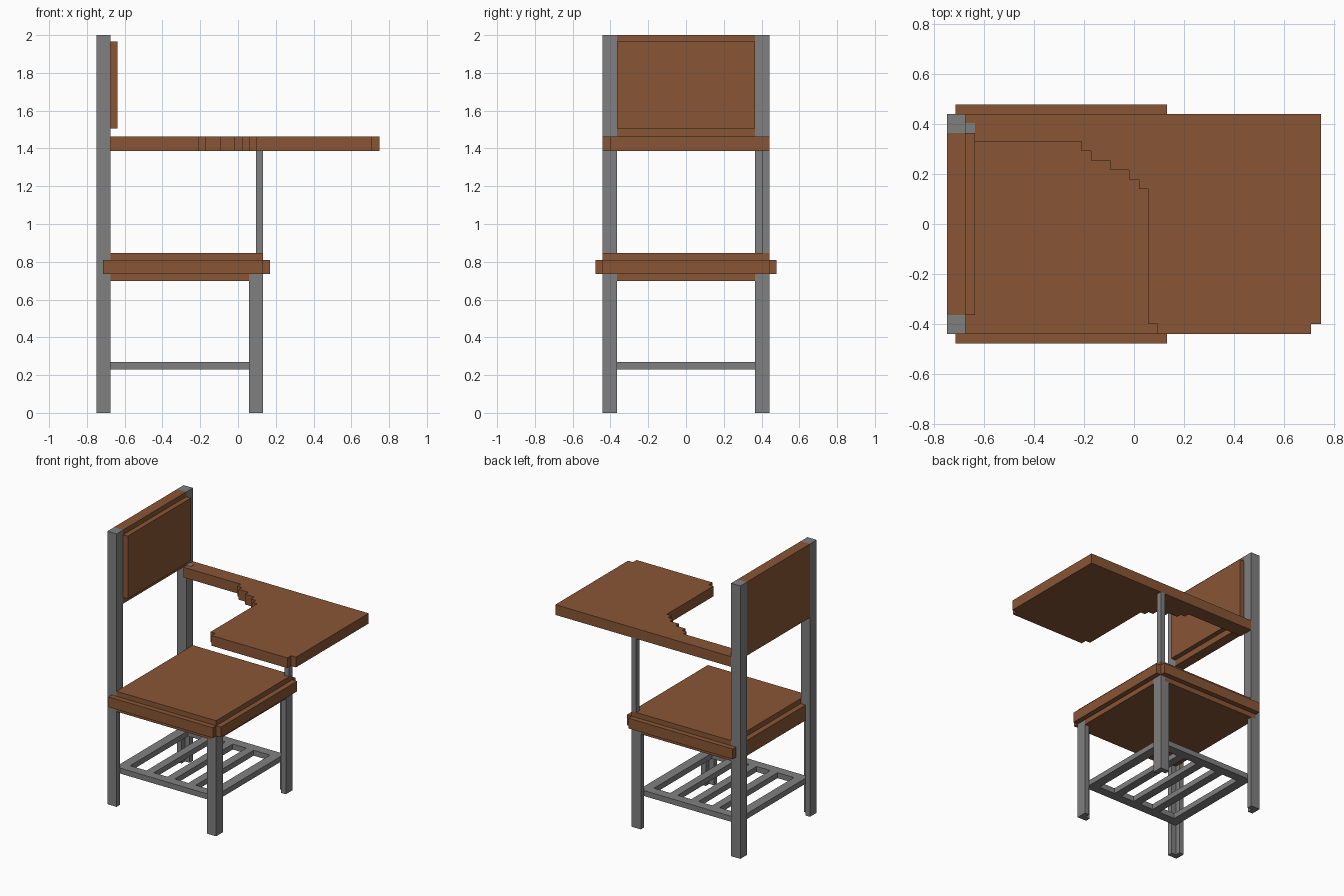
import bpy, bmesh


def material(name, col):
    m = bpy.data.materials.new(name)
    m.diffuse_color = (*col, 1)
    return m


wood = material("brown wood", (0.25, 0.092, 0.036))
metal = material("grey metal", (0.216, 0.216, 0.216))


def prism(bm, pts, z0, z1):
    # extrude a flat outline straight up
    f = bm.faces.new([bm.verts.new((x, y, z0)) for x, y in pts])
    ext = bmesh.ops.extrude_face_region(bm, geom=[f])["geom"]
    for v in ext:
        if isinstance(v, bmesh.types.BMVert):
            v.co.z = z1


def rect(x0, x1, y0, y1):
    return [(x0, y0), (x1, y0), (x1, y1), (x0, y1)]


def build(name, parts, mat):
    bm = bmesh.new()
    for pts, z0, z1 in parts:
        prism(bm, pts, z0, z1)
    bmesh.ops.recalc_face_normals(bm, faces=bm.faces)
    me = bpy.data.meshes.new(name)
    bm.to_mesh(me)
    bm.free()
    me.materials.append(mat)
    ob = bpy.data.objects.new(name, me)
    bpy.context.collection.objects.link(ob)
    return ob


def angle_leg(xo, xi, s):
    # L-shaped section with its outer corner at (xo, s*0.44)
    xm = (xo + xi) / 2
    return [(xo, s * 0.442), (xi, s * 0.442), (xi, s * 0.404),
            (xm, s * 0.404), (xm, s * 0.365), (xo, s * 0.365)]


# Legs and rear posts, both sides
for s, side in ((-1, "right"), (1, "left")):
    build(f"rear_post_{side}", [
        (angle_leg(-0.75, -0.675, s), 0, 0.72),
        (rect(-0.75, -0.675, *sorted((s * 0.365, s * 0.442))), 0.72, 2.0)], metal)
    build(f"front_leg_{side}", [(angle_leg(0.132, 0.057, s), 0, 0.735)], metal)

# Book rack: frame with cross bars
z0, z1 = 0.23, 0.27
rack = [(rect(-0.71, 0.095, *sorted((s * 0.404, s * 0.335))), z0, z1) for s in (-1, 1)]
rack += [(rect(a, b, -0.335, 0.335), z0, z1) for a, b in ((-0.71, -0.64), (0.025, 0.095))]
for i in range(3):
    c = -0.3075 + (i - 1) * 0.17
    rack.append((rect(c - 0.03, c + 0.03, -0.335, 0.335), z0, z1))
build("book_rack", rack, metal)

# Seat: stepped slab with an overhanging middle band
band = [(-0.715, -0.48), (0.132, -0.48), (0.132, -0.442), (0.17, -0.442),
        (0.17, 0.442), (0.132, 0.442), (0.132, 0.48), (-0.715, 0.48)]
base = [(-0.715, -0.442), (0.095, -0.442), (0.095, -0.404), (0.132, -0.404),
        (0.132, 0.404), (0.095, 0.404), (0.095, 0.442), (-0.715, 0.442)]
build("seat", [(base, 0.698, 0.735), (band, 0.735, 0.81),
               (rect(-0.675, 0.132, -0.442, 0.442), 0.81, 0.847)], wood)

# Backrest board and front pad
build("backrest", [(rect(-0.75, -0.675, -0.365, 0.365), 1.46, 2.0)], wood)
build("backrest_pad", [(rect(-0.675, -0.638, -0.365, 0.365), 1.505, 1.965)], wood)

# Writing desk with armrest and stepped inner corner
desk = [(-0.675, 0.442), (0.75, 0.442), (0.75, -0.40), (0.71, -0.40), (0.71, -0.442),
        (0.095, -0.442), (0.095, -0.40), (0.057, -0.40), (0.057, 0.14), (0.02, 0.14),
        (0.02, 0.178), (-0.02, 0.178), (-0.02, 0.217), (-0.095, 0.217), (-0.095, 0.254),
        (-0.172, 0.254), (-0.172, 0.292), (-0.21, 0.292), (-0.21, 0.33), (-0.675, 0.33)]
build("desk_top", [(desk, 1.387, 1.462)], wood)
build("desk_bracket_plate", [(rect(-0.675, -0.638, 0.365, 0.404), 1.46, 1.464)], metal)
build("desk_support", [(rect(0.095, 0.132, 0.404, 0.442), 0.84, 1.39)], metal)
